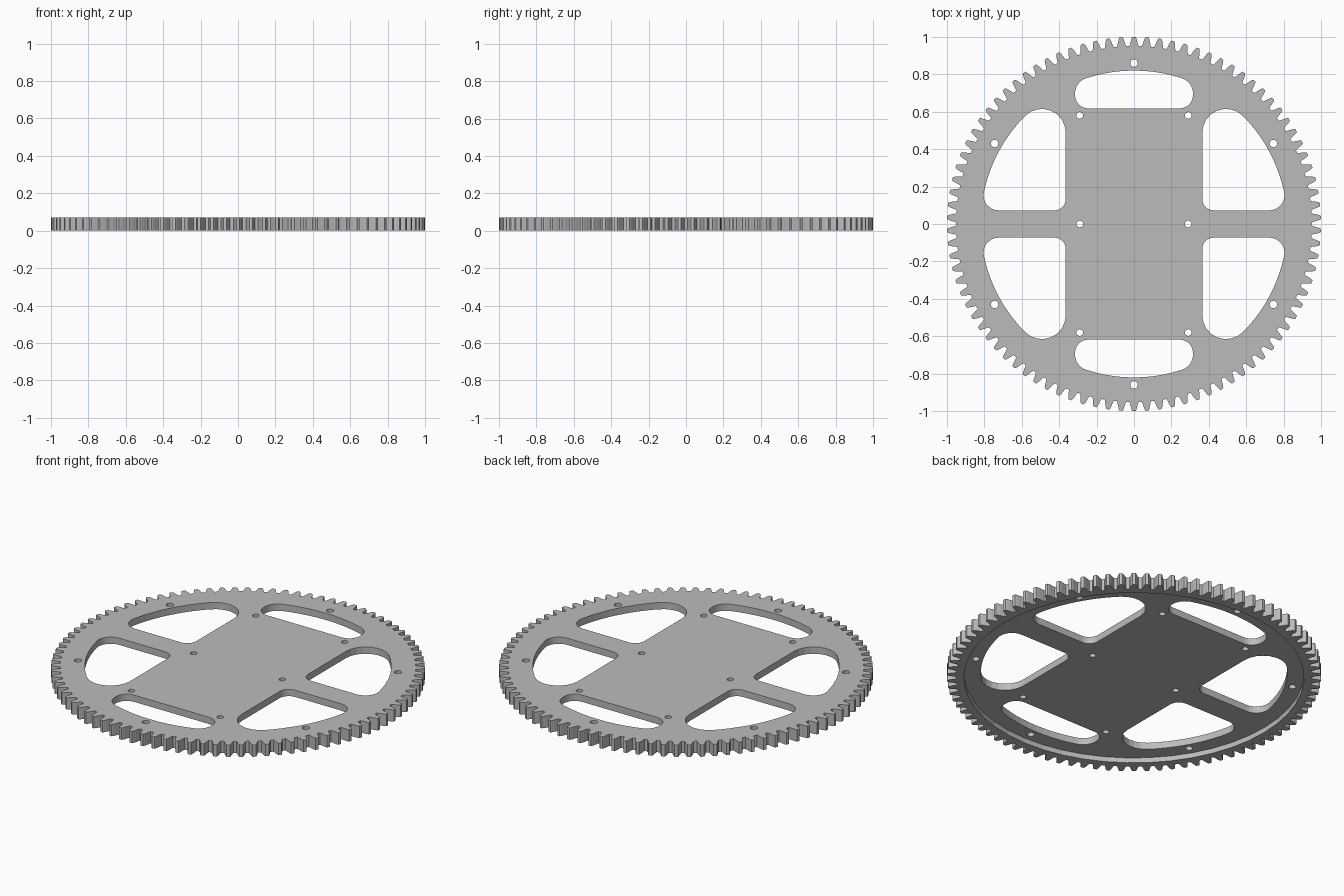
import bpy, bmesh, math

cube = bpy.data.objects.get("Cube")
if cube:
    bpy.data.objects.remove(cube, do_unlink=True)

THICK, TEETH = 0.07, 90
TIP, ROOT = 1.0, 0.951
ARC_R = 0.82          # outer radius of the large openings
RECESS_R = 0.91       # underside recess inside the rim
WEB_Z = 0.03


def arc(cx, cy, r, a0, a1, n=8):
    return [(cx + r * math.cos(math.radians(a0 + (a1 - a0) * i / n)),
             cy + r * math.sin(math.radians(a0 + (a1 - a0) * i / n)))
            for i in range(n + 1)]


def circle(cx, cy, r, n):
    return arc(cx, cy, r, 0, 360, n)[:-1]


def flip(pts, sx, sy):
    return [(x * sx, y * sy) for x, y in pts]


# Toothed outline: flank points as (share of pitch, height share)
def gear_outline():
    flank = [(-0.37, 0), (-0.31, 0.22), (-0.25, 0.55), (-0.18, 0.85), (-0.12, 1)]
    tooth = flank + [(-s, h) for s, h in reversed(flank)]
    pts = []
    for i in range(TEETH):
        for s, h in tooth:
            a = math.pi / 2 + (i + s) * math.tau / TEETH
            r = ROOT + (TIP - ROOT) * h
            pts.append((r * math.cos(a), r * math.sin(a)))
    return pts


# Side opening: straight inner and lower edges, outer arc, filleted corners
def side_opening():
    left, low, big, small, corner = 0.365, 0.073, 0.127, 0.08, 0.06
    tx = left + big
    ty = math.sqrt((ARC_R - big) ** 2 - tx ** 2)
    ry = low + small
    rx = math.sqrt((ARC_R - small) ** 2 - ry ** 2)
    a_low = math.degrees(math.atan2(ry, rx))
    a_top = math.degrees(math.atan2(ty, tx))
    return (arc(left + corner, low + corner, corner, 180, 270)
            + arc(rx, ry, small, -90, a_low)
            + arc(0, 0, ARC_R, a_low, a_top, 10)[1:-1]
            + arc(tx, ty, big, a_top, 180))


# End opening: flat inner edge with an arched outer edge
def end_opening():
    half, low, r1, r2 = 0.315, 0.618, 0.07, 0.085
    ux = half - r2
    uy = math.sqrt((ARC_R - r2) ** 2 - ux ** 2)
    a = math.degrees(math.atan2(uy, ux))
    right = arc(half - r1, low + r1, r1, -90, 0) + arc(ux, uy, r2, 0, a)
    return (right + arc(0, 0, ARC_R, a, 180 - a, 10)[1:-1]
            + list(reversed(flip(right, -1, 1))))


loops = [gear_outline()]
for sy in (1, -1):
    loops.append(flip(end_opening(), 1, sy))
    for sx in (1, -1):
        loops.append(flip(side_opening(), sx, sy))

# Rim bolt holes and centre mounting holes
for k in range(6):
    a = math.radians(30 + 60 * k)
    loops.append(circle(0.86 * math.cos(a), 0.86 * math.sin(a), 0.02, 16))
for x in (-0.29, 0.29):
    for y in (-0.58, 0, 0.58):
        loops.append(circle(x, y, 0.018, 16))

# Extruded plate
curve = bpy.data.curves.new("gear_outline", "CURVE")
curve.dimensions = "2D"
curve.fill_mode = "BOTH"
curve.extrude = THICK / 2
for pts in loops:
    spline = curve.splines.new("POLY")
    spline.points.add(len(pts) - 1)
    for p, (x, y) in zip(spline.points, pts):
        p.co = (x, y, 0, 1)
    spline.use_cyclic_u = True
temp = bpy.data.objects.new("gear_outline", curve)
bpy.context.collection.objects.link(temp)
bpy.context.view_layer.update()
mesh = bpy.data.meshes.new_from_object(
    temp.evaluated_get(bpy.context.evaluated_depsgraph_get()))
bpy.data.objects.remove(temp, do_unlink=True)

bm = bmesh.new()
bm.from_mesh(mesh)
bmesh.ops.remove_doubles(bm, verts=bm.verts, dist=0.00005)
bmesh.ops.translate(bm, verts=bm.verts, vec=(0, 0, THICK / 2))
bmesh.ops.recalc_face_normals(bm, faces=bm.faces)
for f in bm.faces:
    f.smooth = False
bm.to_mesh(mesh)
bm.free()
gear = bpy.data.objects.new("gear_plate", mesh)
bpy.context.collection.objects.link(gear)

# Underside recess leaves a thin web inside a full-depth rim
bpy.ops.mesh.primitive_cylinder_add(vertices=48, radius=RECESS_R, depth=0.2,
                                    location=(0, 0, WEB_Z - 0.1))
cutter = bpy.context.object
cutter.name = "recess_cutter"
cutter.hide_render = True
mod = gear.modifiers.new("recess", "BOOLEAN")
mod.operation = "DIFFERENCE"
mod.solver = "EXACT"
mod.object = cutter
bpy.context.view_layer.objects.active = gear
bpy.ops.object.select_all(action="DESELECT")
gear.select_set(True)
bpy.ops.object.modifier_apply(modifier=mod.name)
bpy.data.objects.remove(cutter, do_unlink=True)

# Single grey finish
grey = bpy.data.materials.new("plain_grey")
grey.use_nodes = True
colour = (0.5, 0.5, 0.5, 1)
grey.diffuse_color = colour
grey.node_tree.nodes["Principled BSDF"].inputs["Base Color"].default_value = colour
gear.data.materials.clear()
gear.data.materials.append(grey)
